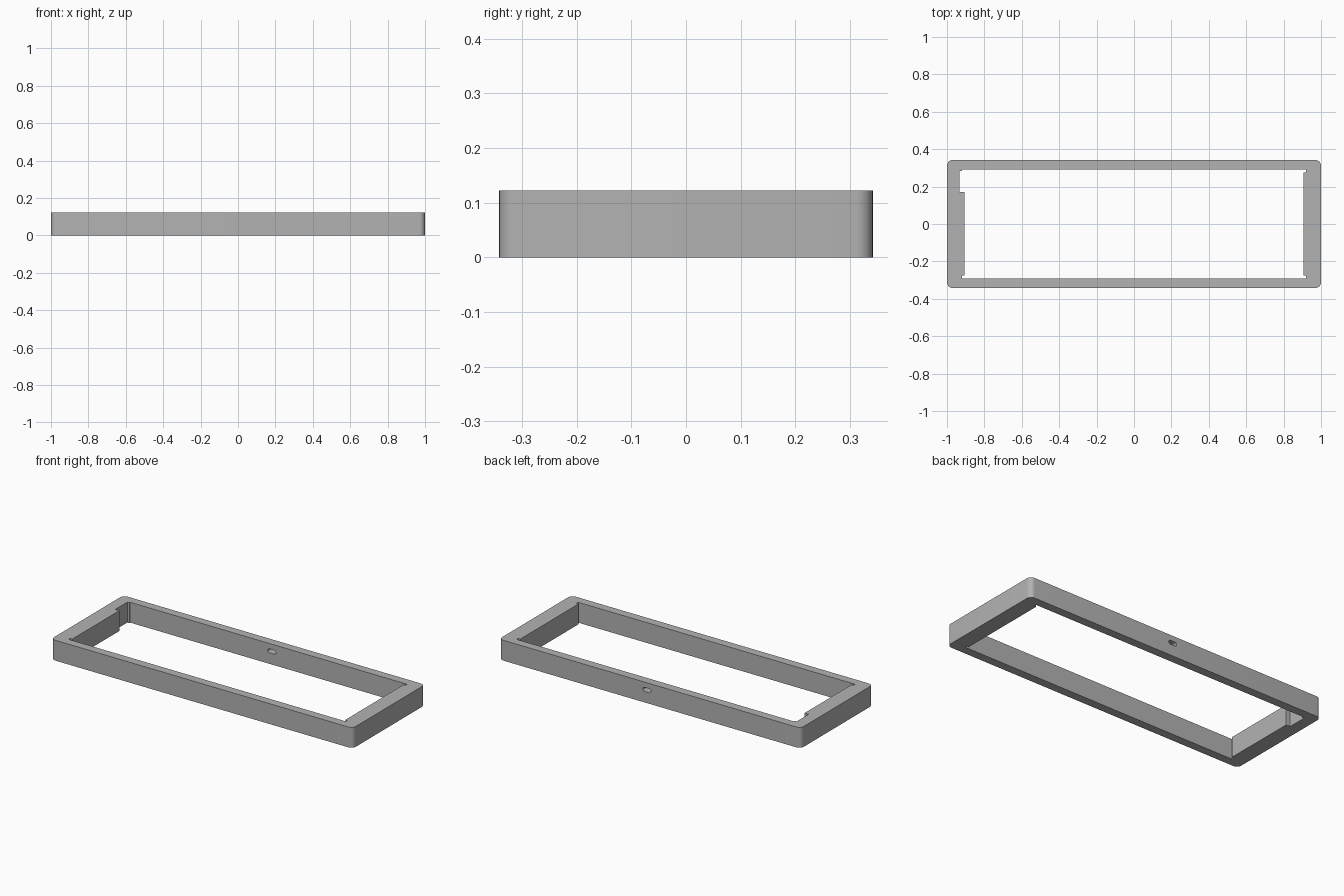
import bpy, bmesh, math
from mathutils import Matrix

cube = bpy.data.objects.get("Cube")
if cube:
    bpy.data.objects.remove(cube, do_unlink=True)

HALF_X, HALF_Y, HEIGHT = 1.0, 0.342, 0.122

grey = bpy.data.materials.new("plain grey")
grey.use_nodes = True
colour = (0.45, 0.45, 0.45, 1)
grey.diffuse_color = colour
grey.node_tree.nodes["Principled BSDF"].inputs["Base Color"].default_value = colour


def rounded_rect(hx, hy, r, steps):
    """Outline of a rectangle with round corners, counter-clockwise."""
    points = []
    for i, (sx, sy) in enumerate([(1, 1), (-1, 1), (-1, -1), (1, -1)]):
        for k in range(steps + 1):
            a = math.pi / 2 * (i + k / steps)
            points.append((sx * (hx - r) + r * math.cos(a),
                           sy * (hy - r) + r * math.sin(a)))
    return points


def prism(name, outline, z0, z1, matrix=Matrix()):
    """Extrude a flat outline from z0 to z1, then place it."""
    bm = bmesh.new()
    face = bm.faces.new([bm.verts.new((x, y, z0)) for x, y in outline])
    ext = bmesh.ops.extrude_face_region(bm, geom=[face])
    top = [v for v in ext["geom"] if isinstance(v, bmesh.types.BMVert)]
    bmesh.ops.translate(bm, verts=top, vec=(0, 0, z1 - z0))
    bmesh.ops.recalc_face_normals(bm, faces=bm.faces)
    bm.transform(matrix)
    mesh = bpy.data.meshes.new(name)
    bm.to_mesh(mesh)
    bm.free()
    mesh.materials.append(grey)
    obj = bpy.data.objects.new(name, mesh)
    bpy.context.collection.objects.link(obj)
    return obj


def cut(target, cutter):
    """Subtract the cutter and remove it."""
    cutter.hide_render = True
    mod = target.modifiers.new("cut", "BOOLEAN")
    mod.operation, mod.solver, mod.object = "DIFFERENCE", "EXACT", cutter
    bpy.context.view_layer.objects.active = target
    bpy.ops.object.modifier_apply(modifier=mod.name)
    bpy.data.objects.remove(cutter, do_unlink=True)


# Outer body with rounded vertical corners
frame = prism("frame", rounded_rect(HALF_X, HALF_Y, 0.03, 8), 0, HEIGHT)

# Opening with corner reliefs and a recess at the back of one end wall
wx, wy = 0.905, 0.291
relief_x, relief_y, recess_x, recess_y = 0.919, 0.276, 0.932, 0.17
opening = [
    (-relief_x, -wy), (relief_x, -wy), (relief_x, -relief_y), (wx, -relief_y),
    (wx, relief_y), (relief_x, relief_y), (relief_x, wy), (-relief_x, wy),
    (-relief_x, 0.283), (-recess_x, 0.283), (-recess_x, recess_y),
    (-wx, recess_y), (-wx, -relief_y), (-relief_x, -relief_y),
]
cut(frame, prism("opening_cutter", opening, -0.1, HEIGHT + 0.1))

# Small round-ended slot through the back wall
place = Matrix.Translation((0.02, 0, 0.078)) @ Matrix.Rotation(math.pi / 2, 4, "X")
cut(frame, prism("slot_cutter", rounded_rect(0.027, 0.012, 0.0118, 6), -0.5, -0.2, place))

# Smooth the round corners, keep the edges crisp
bpy.ops.object.select_all(action="DESELECT")
frame.select_set(True)
bpy.context.view_layer.objects.active = frame
bpy.ops.object.shade_smooth_by_angle(angle=math.radians(30))
